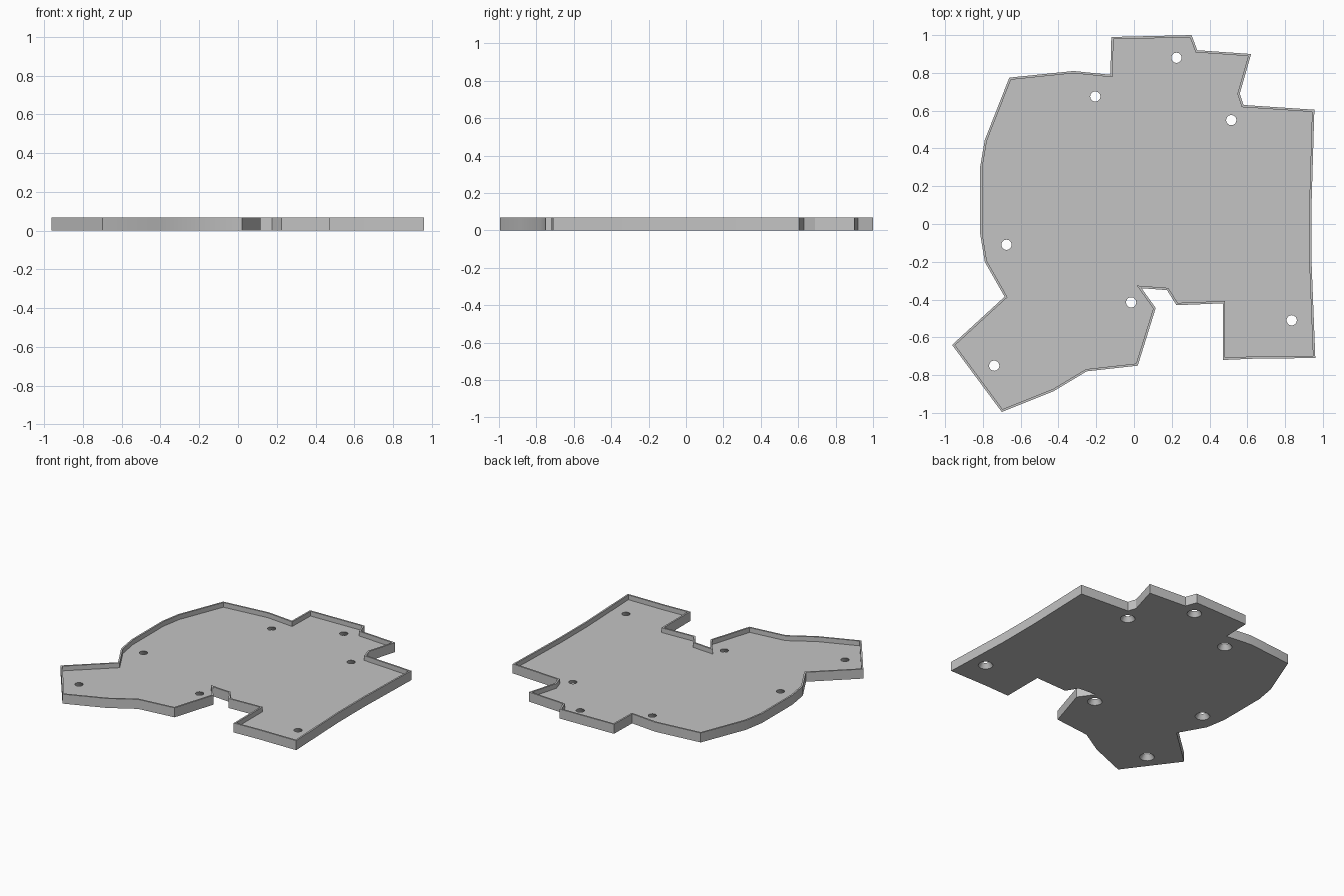
import bpy
import bmesh
from mathutils import Matrix, Vector

HEIGHT = 0.068
FLOOR = 0.034
RIM = 0.012
HOLE_TOP, HOLE_BOTTOM = 0.027, 0.048

# Plan outline, clockwise from the back right corner
OUTLINE = [
    (-.66, .775), (-.32, .81), (-.125, .79), (-.12, .99), (.305, 1), (.335, .92),
    (.62, .9), (.56, .69), (.58, .63), (.955, .605), (.94, .1), (.94, -.2),
    (.96, -.71), (.66, -.712), (.47, -.72), (.47, -.42), (.225, -.43),
    (.175, -.35), (.04, -.34), (.115, -.445), (.02, -.75), (-.25, -.78),
    (-.425, -.885), (-.7, -.995), (-.963, -.64), (-.685, -.385), (-.79, -.2),
    (-.815, -.05), (-.815, .3), (-.79, .445),
]
HOLES = [(-.205, .675), (.225, .88), (.515, .55), (-.675, -.11),
         (-.015, -.415), (.835, -.51), (-.74, -.75)]


def inset(points, distance):
    """Offset a clockwise outline inwards with mitred corners."""
    result = []
    for i, point in enumerate(points):
        p = Vector(point)
        before = (p - Vector(points[i - 1])).normalized()
        after = (Vector(points[(i + 1) % len(points)]) - p).normalized()
        n1 = Vector((before.y, -before.x))
        n2 = Vector((after.y, -after.x))
        result.append(p + (n1 + n2) * distance / (1 + n1.dot(n2)))
    return result


def make_object(name, bm):
    bmesh.ops.recalc_face_normals(bm, faces=bm.faces)
    mesh = bpy.data.meshes.new(name)
    bm.to_mesh(mesh)
    bm.free()
    obj = bpy.data.objects.new(name, mesh)
    bpy.context.scene.collection.objects.link(obj)
    return obj


cube = bpy.data.objects.get("Cube")
if cube:
    bpy.data.objects.remove(cube, do_unlink=True)

grey = bpy.data.materials.new("plain grey")
grey.use_nodes = True
colour = (0.55, 0.55, 0.55, 1)
grey.diffuse_color = colour
for node in grey.node_tree.nodes:
    if node.type == 'BSDF_PRINCIPLED':
        node.inputs["Base Color"].default_value = colour

# Shallow tray: underside, outer wall, rim top, inner wall and floor
bm = bmesh.new()
inner = inset(OUTLINE, RIM)
levels = [(OUTLINE, 0), (OUTLINE, HEIGHT), (inner, HEIGHT), (inner, FLOOR)]
loops = [[bm.verts.new((x, y, z)) for x, y in ring] for ring, z in levels]
for low, high in zip(loops, loops[1:]):
    for i in range(len(low)):
        bm.faces.new((low[i - 1], low[i], high[i], high[i - 1]))
bm.faces.new(loops[0])
bm.faces.new(loops[-1])
tray = make_object("tray", bm)
tray.data.materials.append(grey)

# Countersunk screw holes, wider on the underside
bm = bmesh.new()
margin = 0.01
slope = (HOLE_BOTTOM - HOLE_TOP) / FLOOR
for x, y in HOLES:
    bmesh.ops.create_cone(
        bm, cap_ends=True, segments=32,
        radius1=HOLE_BOTTOM + slope * margin,
        radius2=HOLE_TOP - slope * margin,
        depth=FLOOR + 2 * margin,
        matrix=Matrix.Translation((x, y, FLOOR / 2)))
cutter = make_object("screw_hole_cutter", bm)
cutter.data.materials.append(grey)
cutter.hide_render = True

holes = tray.modifiers.new("screw holes", 'BOOLEAN')
holes.operation = 'DIFFERENCE'
holes.solver = 'EXACT'
holes.object = cutter
bpy.context.view_layer.objects.active = tray
tray.select_set(True)
bpy.ops.object.modifier_apply(modifier=holes.name)
bpy.data.objects.remove(cutter, do_unlink=True)
bpy.ops.object.shade_smooth_by_angle()
